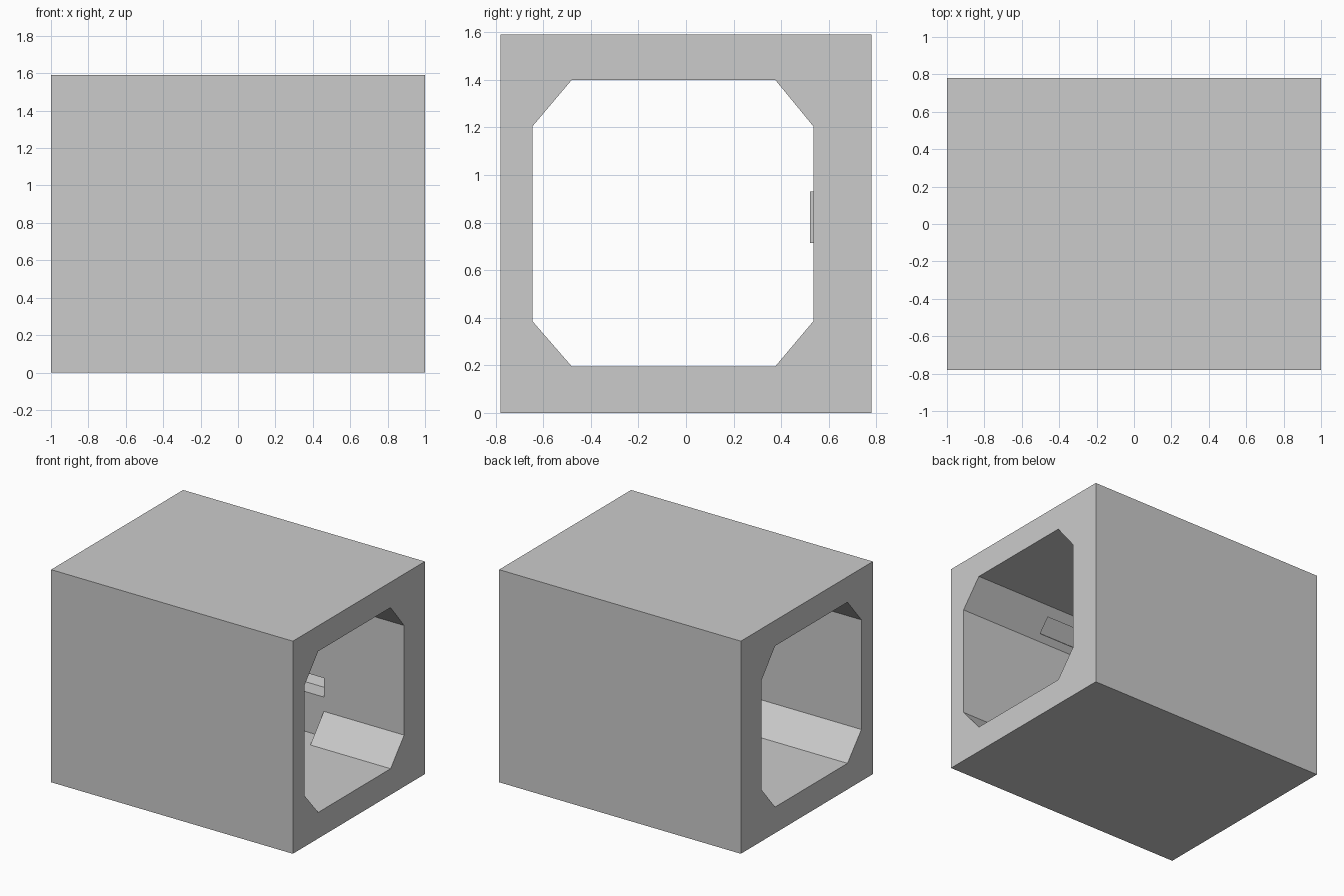
import bpy, bmesh

if "Cube" in bpy.data.objects:
    bpy.data.objects.remove(bpy.data.objects["Cube"])


def prism(name, profile, x0, x1):
    """Extrude a (y, z) profile along x."""
    bm = bmesh.new()
    face = bm.faces.new([bm.verts.new((x0, y, z)) for y, z in profile])
    ext = bmesh.ops.extrude_face_region(bm, geom=[face])["geom"]
    bmesh.ops.translate(bm, vec=(x1 - x0, 0, 0),
                        verts=[v for v in ext if isinstance(v, bmesh.types.BMVert)])
    bmesh.ops.recalc_face_normals(bm, faces=bm.faces)
    mesh = bpy.data.meshes.new(name)
    bm.to_mesh(mesh)
    bm.free()
    obj = bpy.data.objects.new(name, mesh)
    bpy.context.collection.objects.link(obj)
    return obj


def rect(y0, y1, z0, z1):
    return [(y0, z0), (y1, z0), (y1, z1), (y0, z1)]


def cut(target, cutter):
    """Subtract a cutter, apply, and remove it."""
    mod = target.modifiers.new("cut", "BOOLEAN")
    mod.operation = "DIFFERENCE"
    mod.solver = "EXACT"
    mod.object = cutter
    bpy.context.view_layer.objects.active = target
    bpy.ops.object.modifier_apply(modifier=mod.name)
    bpy.data.objects.remove(cutter)


BAY = 0.336          # half length of the work bay
L, R = -0.645, 0.535  # inner wall faces
F, C = 0.195, 1.40    # floor and ceiling

# Corridor shell with a passage chamfered at three corners
shell = prism("corridor_shell", rect(-0.78, 0.78, 0, 1.59), -1, 1)
passage = [(-0.48, F), (R, F), (R, 1.205), (0.375, C),
           (-0.48, C), (L, 1.205), (L, 0.385)]
cut(shell, prism("passage_cutter", passage, -1.1, 1.1))

# Desk niche in the wall: flat sill, then a sloping back
niche = [(0.50, 0.492), (0.665, 0.492), (0.74, 0.634), (0.50, 0.634)]
cut(shell, prism("niche_cutter", niche, -BAY, BAY))

# Shallow light recess in the opposite upper chamfer
light = [(-0.59, 1.226), (-0.508, 1.323), (-0.538, 1.352), (-0.620, 1.255)]
cut(shell, prism("light_cutter", light, -BAY, BAY))

# Lower haunches, interrupted by leg room at the bay
for name, a, b in (("haunch_left", -1, -BAY), ("haunch_right", BAY, 1)):
    prism(name, [(R, F), (R, 0.385), (0.375, F)], a, b)

# Thin wall screen above the niche
prism("wall_screen", rect(0.522, R, 0.715, 0.93), -0.19, 0.19)
